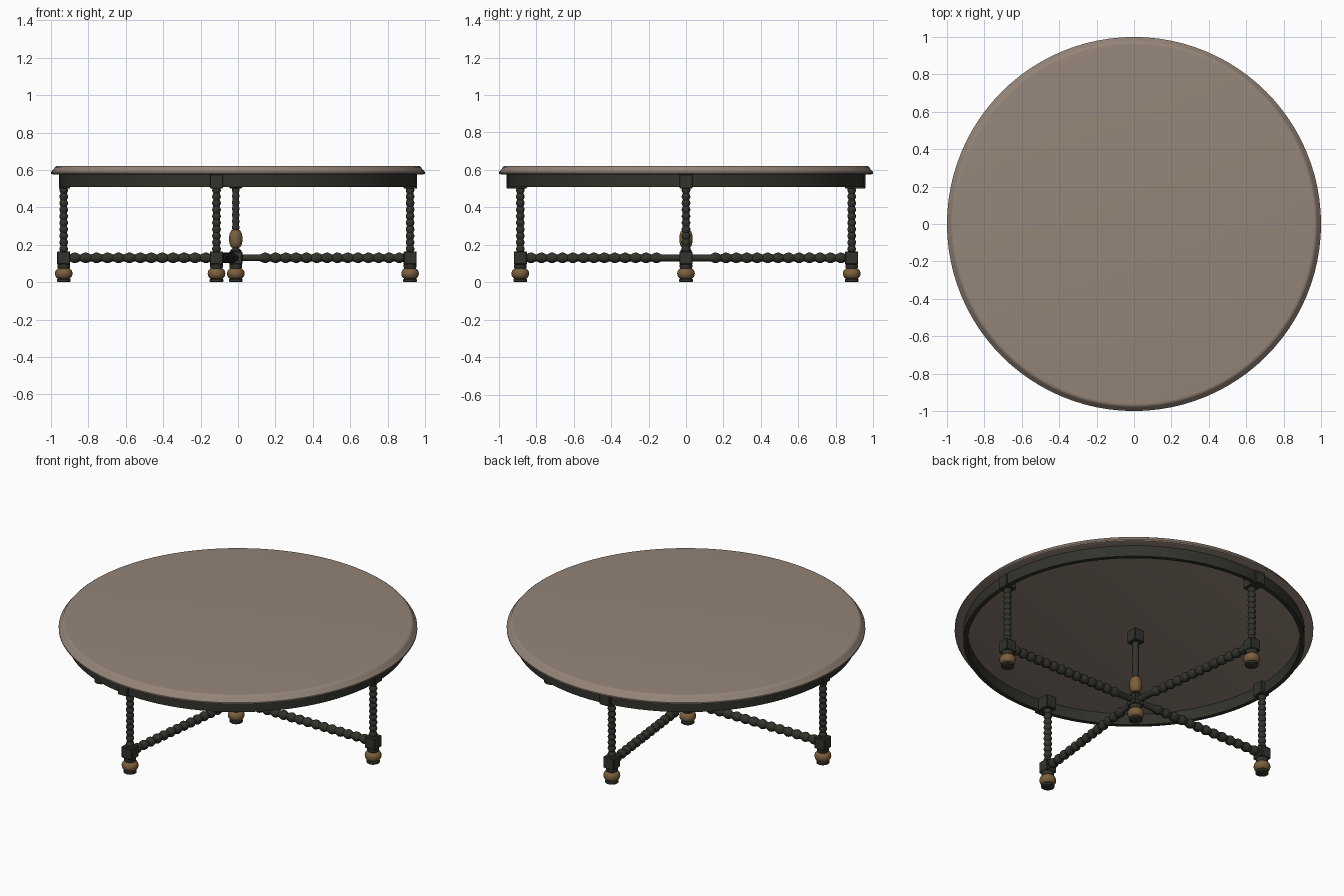
import bpy, bmesh, math
from mathutils import Vector

old = bpy.data.objects.get("Cube")
if old:
    bpy.data.objects.remove(old, do_unlink=True)


def material(name, rgb):
    m = bpy.data.materials.new(name)
    m.use_nodes = True
    m.diffuse_color = (*rgb, 1)
    m.node_tree.nodes["Principled BSDF"].inputs["Base Color"].default_value = (*rgb, 1)
    return m


STONE = material("warm taupe top", (0.30, 0.235, 0.19))
IRON = material("dark green black", (0.032, 0.033, 0.025))
GOLD = material("antique gold", (0.20, 0.115, 0.047))


def finish(name, bm, mat, smooth=None):
    bmesh.ops.recalc_face_normals(bm, faces=bm.faces)
    me = bpy.data.meshes.new(name)
    bm.to_mesh(me)
    bm.free()
    me.materials.append(mat)
    ob = bpy.data.objects.new(name, me)
    bpy.context.collection.objects.link(ob)
    if smooth:
        bpy.ops.object.select_all(action="DESELECT")
        ob.select_set(True)
        bpy.context.view_layer.objects.active = ob
        bpy.ops.object.shade_smooth_by_angle(angle=math.radians(smooth))
    return ob


def lathe(name, profile, mat, base=(0, 0, 0), axis=(0, 0, 1), sides=20, closed=False, smooth=40):
    """Spin (radius, height) points about the axis through base."""
    bm = bmesh.new()
    rings = [[bm.verts.new((r * math.cos(a), r * math.sin(a), z))
              for a in (2 * math.pi * i / sides for i in range(sides))]
             for r, z in profile]
    pairs = list(zip(rings, rings[1:]))
    if closed:
        pairs.append((rings[-1], rings[0]))
    else:
        bm.faces.new(rings[0])
        bm.faces.new(rings[-1])
    for a, b in pairs:
        for i in range(sides):
            j = (i + 1) % sides
            bm.faces.new((a[i], a[j], b[j], b[i]))
    ob = finish(name, bm, mat, smooth)
    ob.location = base
    ob.rotation_euler = Vector(axis).to_track_quat("Z", "Y").to_euler()
    return ob


def block(name, center, size, mat):
    bm = bmesh.new()
    bmesh.ops.create_cube(bm, size=1)
    bmesh.ops.scale(bm, vec=size, verts=bm.verts)
    bmesh.ops.bevel(bm, geom=bm.edges[:], offset=0.004, segments=1, affect="EDGES")
    ob = finish(name, bm, mat)
    ob.location = center
    return ob


def beads(length, pitch, r_low, r_high, start=0.0):
    """Turned bead profile, ridge and groove repeating along the length."""
    n = max(1, round((length - start) / pitch))
    step = (length - start) / n
    points = [(r_low, 0)] if start else []
    for i in range(n):
        z = start + i * step
        points += [(r_low, z), (r_high, z + step * 0.4), (r_high, z + step * 0.6)]
    return points + [(r_low, length)]


def ball(r_end, r_mid, z0, z1, steps=10):
    """Bulging profile between two heights."""
    return [(r_end + (r_mid - r_end) * math.sin(math.pi * i / steps),
             z0 + (z1 - z0) * (1 - math.cos(math.pi * i / steps)) / 2)
            for i in range(steps + 1)]


# Round top with sloping, rounded edge
lathe("table_top", [(0.985, 0.575), (1, 0.58), (1, 0.588), (0.994, 0.596), (0.984, 0.606),
                    (0.979, 0.615), (0.97, 0.621), (0.96, 0.622)],
      STONE, sides=96, smooth=35)

# Apron ring under the top
lathe("apron", [(0.952, 0.508), (0.952, 0.578), (0.927, 0.578), (0.927, 0.508)],
      IRON, sides=96, closed=True)

HUB = Vector((-0.012, 0, 0.13))
LEGS = {"right_leg": (-0.932, 0), "left_leg": (0.92, 0),
        "front_leg": (-0.115, -0.885), "back_leg": (-0.115, 0.885)}
BLOCK = 0.07


def foot(name, x, y):
    lathe(name + "_foot_pad", [(0.03, 0), (0.037, 0.004), (0.037, 0.014), (0.028, 0.024)], IRON, (x, y, 0))
    lathe(name + "_foot_ball", ball(0.024, 0.047, 0.018, 0.074), GOLD, (x, y, 0), sides=24)
    lathe(name + "_foot_neck", [(0.028, 0.068), (0.034, 0.08), (0.034, 0.096)], IRON, (x, y, 0))
    block(name + "_lower_block", (x, y, 0.13), (BLOCK, BLOCK, BLOCK), IRON)


for name, (x, y) in LEGS.items():
    foot(name, x, y)
    lathe(name + "_post", beads(0.35, 0.035, 0.017, 0.023), IRON, (x, y, 0.16))
    # Upper block meets the outside of the apron
    out = Vector((round(x), round(y)))
    reach = 0.958 - abs(x * out.x + y * out.y) + BLOCK / 2
    shift = (reach - BLOCK) / 2
    size = (reach if out.x else BLOCK, reach if out.y else BLOCK, 0.078)
    block(name + "_upper_block", (x + out.x * shift, y + out.y * shift, 0.539), size, IRON)
    # Beaded stretcher running from the hub to the leg
    start = HUB
    span = Vector((x, y, 0.13)) - start
    lathe(name + "_stretcher", beads(span.length - 0.03, 0.057, 0.018, 0.028, start=0.13),
          IRON, start, span)

# Centre post with gilded bulb
foot("centre", HUB.x, HUB.y)
lathe("centre_lower_neck", [(0.028, 0.16), (0.03, 0.17), (0.018, 0.182), (0.022, 0.2)], IRON, (HUB.x, 0, 0))
lathe("centre_bulb", ball(0.016, 0.036, 0.183, 0.28), GOLD, (HUB.x, 0, 0), sides=24)
lathe("centre_post", beads(0.235, 0.035, 0.016, 0.02), IRON, (HUB.x, 0, 0.275))
block("centre_upper_block", (HUB.x, 0, 0.54), (BLOCK, BLOCK, 0.076), IRON)
